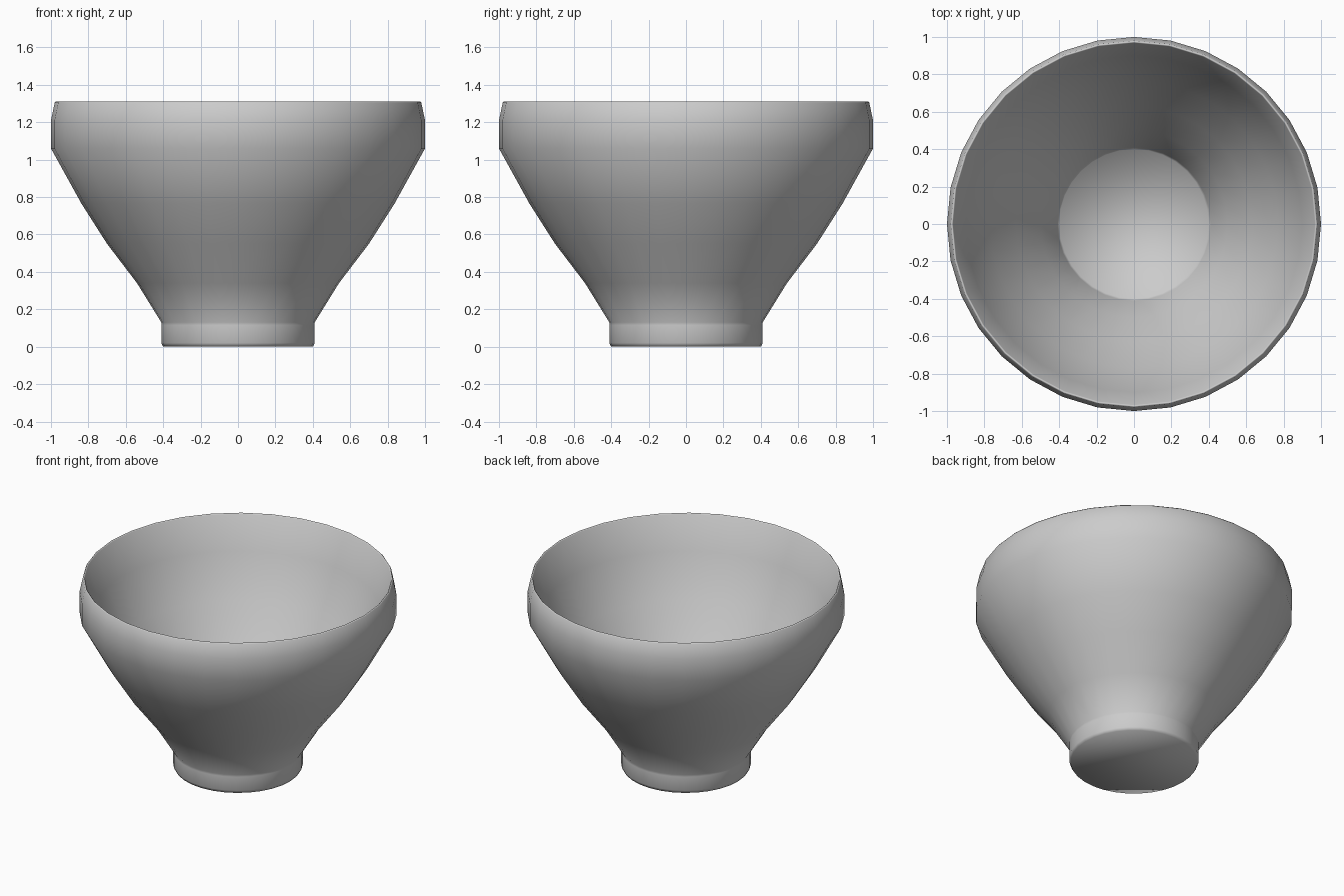
import bpy, math

if "Cube" in bpy.data.objects:
    bpy.data.objects.remove(bpy.data.objects["Cube"])

SIDES = 32

# Lathe profile (radius, height): foot, outer wall, rounded rim,
# then the thicker inner wall down to the floor
profile = [
    (0.40, 0.0), (0.41, 0.02), (0.41, 0.115), (0.41, 0.13),
    (0.54, 0.34), (0.70, 0.55), (0.837, 0.765), (1.0, 1.06),
    (1.0, 1.21), (0.98, 1.305), (0.974, 1.312), (0.968, 1.305),
    (0.90, 1.08), (0.77, 0.80), (0.63, 0.58), (0.50, 0.37),
    (0.41, 0.20), (0.40, 0.17),
]


def lathe(name, points):
    verts = []
    for r, z in points:
        for i in range(SIDES):
            a = 2 * math.pi * i / SIDES
            verts.append((r * math.cos(a), r * math.sin(a), z))
    faces = []
    for k in range(len(points) - 1):
        for i in range(SIDES):
            j = (i + 1) % SIDES
            b, t = k * SIDES, (k + 1) * SIDES
            faces.append((b + i, b + j, t + j, t + i))
    # Underside and inner floor
    last = (len(points) - 1) * SIDES
    faces.append(tuple(reversed(range(SIDES))))
    faces.append(tuple(range(last, last + SIDES)))
    mesh = bpy.data.meshes.new(name)
    mesh.from_pydata(verts, [], faces)
    mesh.shade_smooth()
    obj = bpy.data.objects.new(name, mesh)
    bpy.context.collection.objects.link(obj)
    return obj


# Footed bowl
lathe("bowl", profile)
